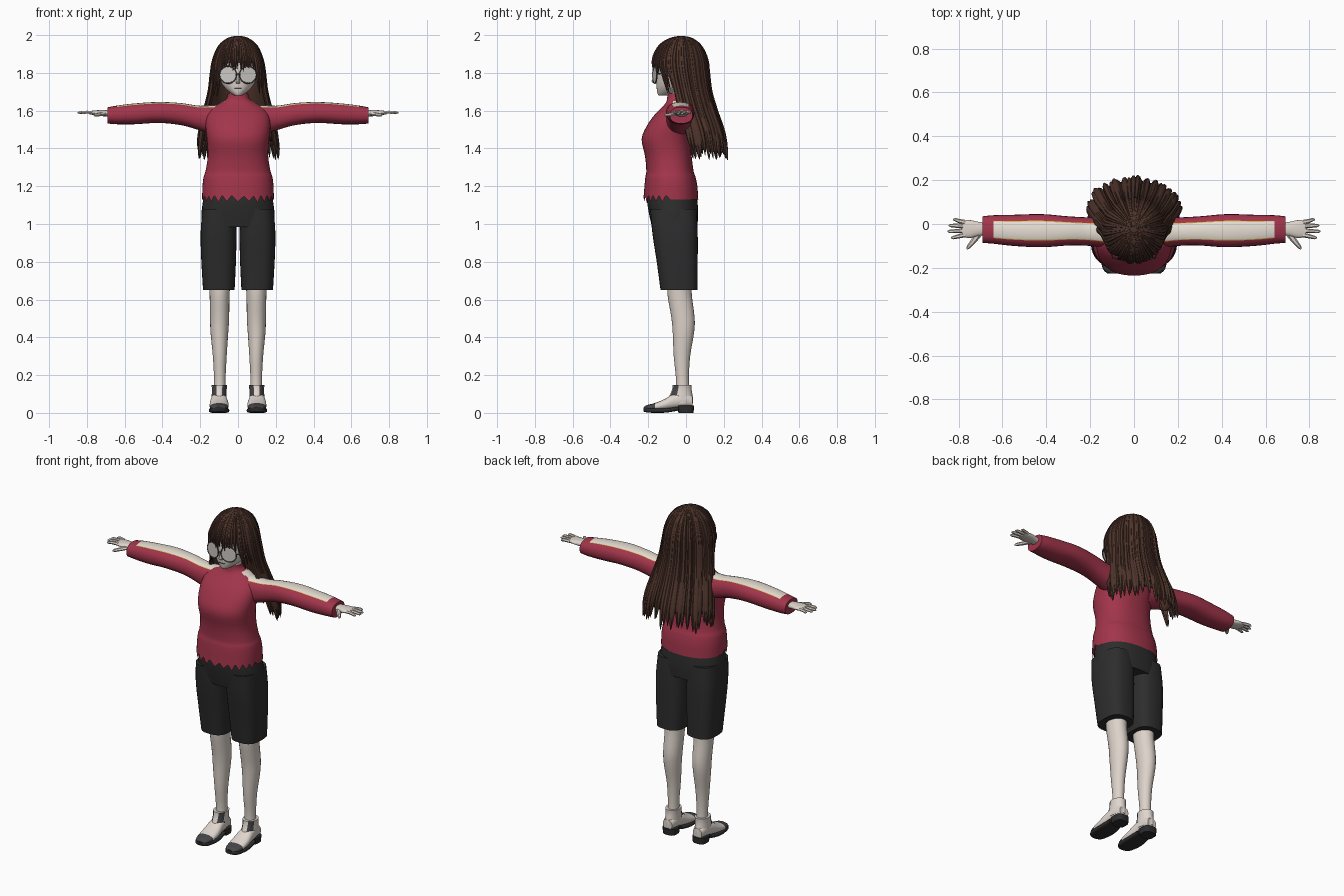
import bpy, bmesh, random
from math import sin, cos, radians, copysign
from mathutils import Vector

random.seed(4)
if "Cube" in bpy.data.objects:
    bpy.data.objects.remove(bpy.data.objects["Cube"])


def material(name, r, g, b):
    m = bpy.data.materials.new(name)
    m.use_nodes = True
    m.diffuse_color = (r, g, b, 1)
    bsdf = m.node_tree.nodes["Principled BSDF"]
    bsdf.inputs["Base Color"].default_value = (r, g, b, 1)
    bsdf.inputs["Roughness"].default_value = 0.8
    return m


SKIN = material("pale skin", 0.72, 0.65, 0.59)
RED = material("crimson knit", 0.36, 0.035, 0.07)
CREAM = material("cream stripe", 0.8, 0.74, 0.66)
YELLOW = material("yellow piping", 0.7, 0.45, 0.08)
BLACK = material("charcoal cloth", 0.026, 0.026, 0.027)
HAIR = material("brown hair", 0.075, 0.034, 0.024)
SHOE = material("off white leather", 0.74, 0.67, 0.62)
GREY = material("dark grey trim", 0.06, 0.06, 0.065)
LENS = material("pale lens", 0.6, 0.57, 0.55)


def finish(obj, mats, mirror=False):
    for m in mats:
        obj.data.materials.append(m)
    if mirror:
        obj.modifiers.new("mirror", 'MIRROR')
    bpy.ops.object.select_all(action='DESELECT')
    obj.select_set(True)
    bpy.context.view_layer.objects.active = obj
    bpy.ops.object.shade_smooth_by_angle(angle=radians(50))
    return obj


def make(name, bm, mats, mirror=False):
    bmesh.ops.recalc_face_normals(bm, faces=bm.faces)
    me = bpy.data.meshes.new(name)
    bm.to_mesh(me)
    bm.free()
    obj = bpy.data.objects.new(name, me)
    bpy.context.collection.objects.link(obj)
    return finish(obj, mats, mirror)


def spline(rows, k=3):
    """Smoothly resample rows of numbers."""
    out = []
    for i in range(len(rows) - 1):
        p = [rows[max(0, min(len(rows) - 1, i + d))] for d in (-1, 0, 1, 2)]
        for s in range(k):
            t = s / k
            out.append(tuple(
                b + 0.5 * t * (c - a + t * (2*a - 5*b + 4*c - d + t * (3*(b - c) + d - a)))
                for a, b, c, d in zip(*p)))
    return out + [tuple(rows[-1])]


def bridge(bm, rings, rule=None, cap=True):
    n = len(rings[0])
    for r0, r1 in zip(rings, rings[1:]):
        for i in range(n):
            j = (i + 1) % n
            f = bm.faces.new((r0[i], r0[j], r1[j], r1[i]))
            if rule:
                f.material_index = rule(f.calc_center_median(), i)
    if cap:
        for r in (rings[0], rings[-1]):
            f = bm.faces.new(r)
            if rule:
                f.material_index = rule(f.calc_center_median(), -1)


def loft(name, rows, mats, axis='z', rule=None, n=32, p=2.3, k=3,
         mirror=False, cap=True, angles=None, teeth=0):
    """Rows are (position, low a, high a, low b, high b) along an axis."""
    bm = bmesh.new()
    angles = angles or [360 * i / n for i in range(n)]
    rings = []
    for t, a0, a1, b0, b1 in spline(rows, k):
        ring = []
        for i, deg in enumerate(angles):
            c, s = cos(radians(deg)), sin(radians(deg))
            a = (a0 + a1) / 2 + (a1 - a0) / 2 * copysign(abs(c) ** (2 / p), c)
            b = (b0 + b1) / 2 + (b1 - b0) / 2 * copysign(abs(s) ** (2 / p), s)
            co = {'z': (a, b, t), 'x': (t, a, b), 'y': (a, t, b)}[axis]
            v = bm.verts.new(co)
            if teeth and not rings and b < -0.1:
                v.co.z += teeth * (1 if i % 2 else -0.6) * random.uniform(0.6, 1.2)
            ring.append(v)
        rings.append(ring)
    bridge(bm, rings, rule, cap)
    return make(name, bm, mats, mirror)


def strand(bm, pts, side, widths, thick, n=6):
    """Flattened tube through points; side(i) gives its width direction."""
    pts = [Vector(q) for q in pts]
    rings = []
    for i, q in enumerate(pts):
        tan = (pts[min(i + 1, len(pts) - 1)] - pts[max(i - 1, 0)]).normalized()
        s = Vector(side)
        nor = s.cross(tan).normalized()
        w = widths[i]
        h = min(thick, w)
        rings.append([bm.verts.new(q + s * w * cos(radians(360 * j / n))
                                   + nor * h * sin(radians(360 * j / n))) for j in range(n)])
    bridge(bm, rings)


# Sweater body with ragged front hem and cream shoulder tops
def shoulder(c, i):
    return 1 if c.z > 1.612 and abs(c.x) > 0.075 and -0.068 < c.y < 0.012 else 0

body = [(1.13, 0.19, -.225, .065), (1.2, .188, -.22, .06), (1.25, .182, -.215, .05),
        (1.28, .172, -.21, .04), (1.36, .16, -.217, .03), (1.45, .165, -.235, .022),
        (1.52, .172, -.207, .03), (1.58, .165, -.165, .035), (1.62, .13, -.125, .03),
        (1.645, .085, -.105, .02), (1.665, .06, -.1, .01), (1.69, .054, -.098, .005)]
loft("sweater_body", [(z, -w, w, f, b) for z, w, f, b in body], [RED, CREAM],
     rule=shoulder, n=48, cap=False, teeth=0.025)


# Sleeves with stripe and piping
def stripe(c, i):
    if not 0.1 < c.x < 0.635:
        return 0
    return 1 if 5 <= i <= 8 else 2 if i in (4, 9) else 0

loft("sleeve", [(.09, -.115, .03, 1.46, 1.632), (.2, -.1, .03, 1.495, 1.626),
                (.3, -.098, .035, 1.523, 1.64), (.42, -.106, .045, 1.535, 1.646),
                (.55, -.1, .042, 1.528, 1.638), (.64, -.09, .04, 1.528, 1.627),
                (.69, -.086, .035, 1.532, 1.618)],
     [RED, CREAM, YELLOW], 'x', stripe, mirror=True, k=4,
     angles=sorted([15 * i for i in range(24)] + [56, 124]))

# Hands
loft("palm", [(.67, -.05, .005, 1.567, 1.6), (.71, -.055, .01, 1.57, 1.603),
              (.75, -.064, .018, 1.575, 1.602), (.785, -.058, .014, 1.58, 1.598)],
     [SKIN], 'x', n=16, mirror=True)
bm = bmesh.new()
for y, tip, spread in ((-.05, .835, -.012), (-.03, .85, -.004), (-.01, .845, .003), (.008, .825, .012)):
    strand(bm, [(.77, y, 1.59), (.8, y + spread / 2, 1.592), (tip - .01, y + spread, 1.59),
                (tip, y + spread, 1.588)], (0, 1, 0), (.011, .01, .008, .003), .009)
strand(bm, [(.705, -.04, 1.583), (.73, -.075, 1.58), (.755, -.105, 1.576), (.762, -.115, 1.575)],
       (.8, .6, 0), (.016, .013, .009, .003), .01)
make("fingers", bm, [SKIN], True)

# Shorts
hips = [(1.2, .17, -.2, .05), (1.13, .184, -.207, .06), (1.05, .194, -.195, .064), (.985, .19, -.18, .06)]
loft("shorts_hips", [(z, -w, w, f, b) for z, w, f, b in hips], [BLACK])
loft("shorts_leg", [(1.08, .012, .188, -.19, .055), (.95, .008, .198, -.178, .062),
                    (.8, .011, .194, -.155, .062), (.65, .018, .185, -.135, .062)],
     [BLACK], mirror=True, p=2.8)

# Lower legs
loft("leg", [(.7, .04, .155, -.1, .03), (.62, .045, .15, -.097, .031), (.5, .047, .148, -.077, .046),
             (.42, .052, .145, -.07, .042), (.3, .06, .133, -.065, .022), (.18, .066, .127, -.053, .015),
             (.1, .064, .13, -.055, .02)], [SKIN], p=2, n=24, mirror=True)


# Shoes: foot with toe cap, ankle shaft with elastic panels, sole and heel
loft("shoe_foot", [(-.222, .08, .12, .015, .032), (-.205, .062, .138, .012, .042), (-.165, .051, .149, .012, .052),
                   (-.11, .05, .15, .015, .075), (-.06, .057, .144, .02, .105), (0, .062, .138, .03, .11),
                   (.035, .07, .13, .03, .09)], [SHOE, GREY], 'y',
     lambda c, i: int(c.y < -.165), n=24, mirror=True)
loft("shoe_shaft", [(.05, .06, .14, -.1, .038), (.08, .06, .14, -.092, .037), (.12, .06, .138, -.075, .03),
                    (.148, .057, .14, -.07, .03)], [SHOE, GREY],
     rule=lambda c, i: int(abs(c.x - .1) > .015 and c.z > .075 and -.085 < c.y < -.042),
     p=2, mirror=True)
loft("shoe_sole", [(-.226, .08, .12, .008, .028), (-.205, .058, .142, .002, .028), (-.15, .047, .153, 0, .025),
                   (-.1, .047, .153, .002, .025), (-.04, .055, .146, .012, .034)],
     [BLACK], 'y', n=20, p=4, mirror=True)
loft("shoe_heel", [(0, .06, .14, -.04, .04), (.038, .057, .143, -.05, .043)], [BLACK], p=3, n=20, mirror=True)

# Neck, head, nose and mouth
loft("neck", [(1.62, -.045, .045, -.09, .0), (1.74, -.045, .045, -.09, 0)], [SKIN], p=2, n=20)
skull = [(1.68, .018, -.145, -.08), (1.695, .042, -.152, -.04), (1.73, .078, -.156, .01),
         (1.78, .1, -.158, .06), (1.86, .108, -.155, .08), (1.93, .085, -.12, .06), (1.96, .04, -.07, .02)]
loft("head", [(z, -w, w, f, b) for z, w, f, b in skull], [SKIN], p=2)
loft("nose", [(1.745, -.012, .012, -.166, -.14), (1.757, -.01, .01, -.182, -.14),
              (1.8, -.005, .005, -.16, -.14)], [SKIN], p=2, n=12)
loft("mouth", [(-.018, -.158, -.15, 1.7185, 1.721), (.018, -.158, -.15, 1.7185, 1.721)], [GREY], 'x', n=8)

# Round glasses
for s, label in ((1, "left"), (-1, "right")):
    rot = (radians(90), 0, radians(14 * s))
    at = (.053 * s, -.165, 1.79)
    bpy.ops.mesh.primitive_torus_add(location=at, rotation=rot, major_radius=.045,
                                     minor_radius=.0035, major_segments=32, minor_segments=6)
    bpy.context.object.name = label + "_glasses_rim"
    finish(bpy.context.object, [GREY])
    bpy.ops.mesh.primitive_cylinder_add(location=at, rotation=rot, radius=.044, depth=.003)
    bpy.context.object.name = label + "_lens"
    finish(bpy.context.object, [LENS])
bm = bmesh.new()
strand(bm, [(.096, -.155, 1.795), (.118, -.1, 1.8), (.118, 0, 1.795)], (0, 0, 1), [.004] * 3, .003)
strand(bm, [(-.01, -.174, 1.795), (.01, -.174, 1.795)], (0, 0, 1), [.003] * 2, .003)
make("glasses_temples", bm, [GREY], True)

# Hair envelope: height, half width, half depth, centre depth
envelope = spline([(1.995, .012, .012, -.025), (1.98, .052, .06, -.028), (1.94, .094, .108, -.033),
                   (1.87, .124, .14, -.035), (1.8, .136, .142, -.028), (1.7, .148, .135, -.008),
                   (1.6, .172, .138, .018), (1.48, .198, .14, .056), (1.33, .214, .14, .08)], 4)


def on_hair(deg, row, scale=1):
    z, rx, ry, cy = row
    return (rx * scale * cos(radians(deg)), cy + ry * scale * sin(radians(deg)), z)


def lock(bm, deg, end, width):
    rows = [r for r in envelope if r[0] > end]
    a, b = rows[-1], envelope[min(len(rows), len(envelope) - 1)]
    rows.append((end,) + tuple((p + q) / 2 for p, q in zip(a[1:], b[1:])))
    sway = random.uniform(-3, 3)
    scale = random.uniform(.97, 1.03)
    pts = [on_hair(deg + sway * i / len(rows), r, scale) for i, r in enumerate(rows)]
    widths = [max(.001, width * max(r[1], r[2]) * min(1, (r[0] - end) / .13) ** .6) for r in rows]
    strand(bm, pts, (-sin(radians(deg)), cos(radians(deg)), 0), widths, .011)

# Scalp cap
loft("hair_cap", [(z, -rx * .97, rx * .97, cy - ry * .97, cy + ry * .97)
                  for z, rx, ry, cy in envelope if z > 1.85], [HAIR], p=2, k=1)

# Back curtain under the locks
bm = bmesh.new()
grid = [[bm.verts.new(on_hair(d, r, .96)) for d in range(-15, 196, 6)]
        for r in envelope if r[0] > 1.43]
for r0, r1 in zip(grid, grid[1:]):
    for i in range(len(r0) - 1):
        bm.faces.new((r0[i], r0[i + 1], r1[i + 1], r1[i]))
make("hair_curtain", bm, [HAIR]).modifiers.new("thickness", 'SOLIDIFY').thickness = .01

# Long back locks
bm = bmesh.new()
for i in range(38):
    deg = -16 + 212 * i / 37
    lock(bm, deg, random.uniform(1.335, 1.4), random.uniform(.075, .1))
make("hair_back_locks", bm, [HAIR])

# Fringe and face-framing locks
bm = bmesh.new()
for i in range(27):
    deg = 200 + 140 * i / 26
    away = abs(deg - 270)
    end = random.uniform(1.79, 1.82) if away < 48 else random.uniform(1.66, 1.72)
    lock(bm, deg, end, .075)
make("hair_fringe", bm, [HAIR])
